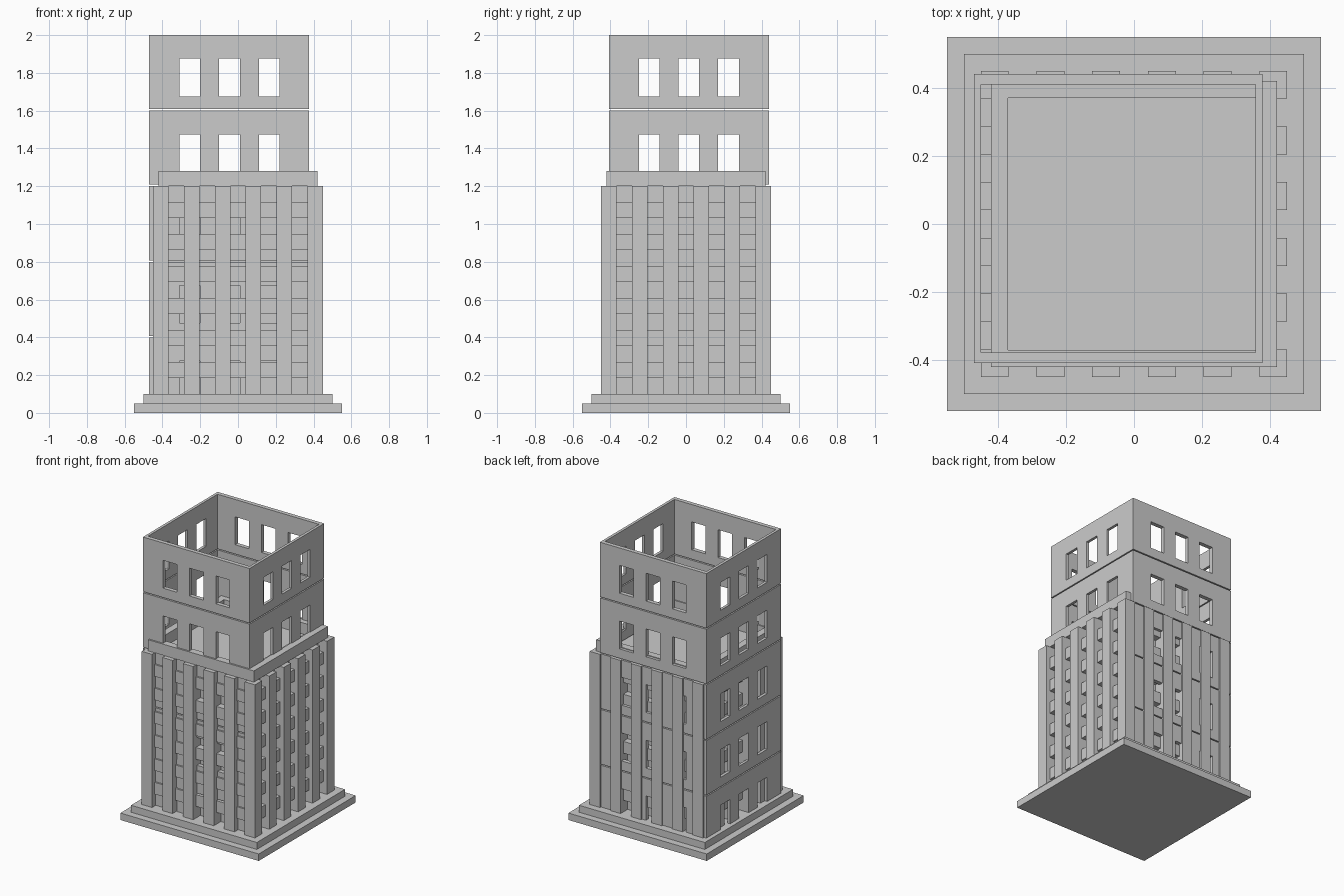
import bpy, bmesh
from mathutils import Vector

if "Cube" in bpy.data.objects:
    bpy.data.objects.remove(bpy.data.objects["Cube"])


def finish(name, bm):
    bmesh.ops.recalc_face_normals(bm, faces=bm.faces)
    mesh = bpy.data.meshes.new(name)
    bm.to_mesh(mesh)
    bm.free()
    obj = bpy.data.objects.new(name, mesh)
    bpy.context.collection.objects.link(obj)
    return obj


def add_box(bm, lo, hi):
    verts = bmesh.ops.create_cube(bm, size=1)["verts"]
    for v in verts:
        v.co = Vector([lo[i] + (v.co[i] + 0.5) * (hi[i] - lo[i]) for i in range(3)])


def box(name, half, z0, z1):
    bm = bmesh.new()
    add_box(bm, (-half, -half, z0), (half, half, z1))
    return finish(name, bm)


def ring(name, outer, inner, z0, z1):
    bm = bmesh.new()
    loops = []
    for r in (outer, inner):
        loops.append([[bm.verts.new((sx * r, sy * r, z))
                       for sx, sy in ((-1, -1), (1, -1), (1, 1), (-1, 1))]
                      for z in (z0, z1)])
    (ob, ot), (ib, it) = loops
    for a, b in ((ob, ot), (ot, it), (it, ib), (ib, ob)):
        for i in range(4):
            j = (i + 1) % 4
            bm.faces.new((a[i], a[j], b[j], b[i]))
    return finish(name, bm)


def window_wall(name, along, start, end, centre, plane, thick, z0, z1, sill):
    """Flat wall along x or y with three window openings."""
    us = [start]
    for k in (-1, 0, 1):
        us += [centre + k * 0.21 - 0.055, centre + k * 0.21 + 0.055]
    us.append(end)
    zs = [z0, sill, sill + 0.2, z1]
    bm = bmesh.new()
    place = (lambda u, z: (u, plane, z)) if along == "x" else (lambda u, z: (plane, u, z))
    grid = [[bm.verts.new(place(u, z)) for z in zs] for u in us]
    for i in range(7):
        for j in range(3):
            if j == 1 and i % 2 == 1:
                continue
            bm.faces.new((grid[i][j], grid[i + 1][j], grid[i + 1][j + 1], grid[i][j + 1]))
    geom = bmesh.ops.extrude_face_region(bm, geom=bm.faces[:], use_keep_orig=True)["geom"]
    shift = Vector((0, thick, 0)) if along == "x" else Vector((thick, 0, 0))
    bmesh.ops.translate(bm, vec=shift, verts=[g for g in geom if isinstance(g, bmesh.types.BMVert)])
    return finish(name, bm)


# Stepped base, solid core and roof parapet
box("base_lower_step", 0.55, 0, 0.05)
box("base_upper_step", 0.50, 0.05, 0.10)
box("building_core", 0.37, 0.10, 1.20)
ring("roof_parapet", 0.42, 0.37, 1.20, 1.28)

# Vertical piers around the perimeter, six per side
bm = bmesh.new()
w = 0.9 / 11
starts = [-0.45 + 2 * w * i for i in range(6)]
for i, x in enumerate(starts):
    for j, y in enumerate(starts):
        if i in (0, 5) or j in (0, 5):
            lo, hi = [x, y, 0.10], [x + w, y + w, 1.20]
            # facade piers reach back to the core
            if 0 < i < 5:
                lo[1], hi[1] = (-0.45, -0.37) if j == 0 else (0.37, 0.45)
            if 0 < j < 5:
                lo[0], hi[0] = (-0.45, -0.37) if i == 0 else (0.37, 0.45)
            add_box(bm, lo, hi)
finish("facade_piers", bm)

# Recessed horizontal bands between the piers
h = 1.1 / 13
for n in range(6):
    z = 0.10 + (2 * n + 1) * h
    ring(f"spandrel_band_{n + 1}", 0.42, 0.37, z, z + h)

# Offset five-storey shell with three windows per wall
X0, X1, Y0, Y1 = -0.47, 0.377, -0.408, 0.44
for f in range(5):
    z0, z1 = 0.4 * f + 0.008, 0.4 * (f + 1)
    if f == 0:
        z0 = 0.05
    sill = 0.4 * f + 0.075
    args = (z0, z1, sill)
    window_wall(f"storey_{f + 1}_front_wall", "x", X0, X1, -0.045, Y0, 0.03, *args)
    window_wall(f"storey_{f + 1}_back_wall", "x", X0, X1, -0.045, Y1, -0.03, *args)
    window_wall(f"storey_{f + 1}_left_wall", "y", Y0 + 0.03, Y1 - 0.03, 0.015, X0, 0.02, *args)
    window_wall(f"storey_{f + 1}_right_wall", "y", Y0 + 0.03, Y1 - 0.03, 0.015, X1, -0.02, *args)
